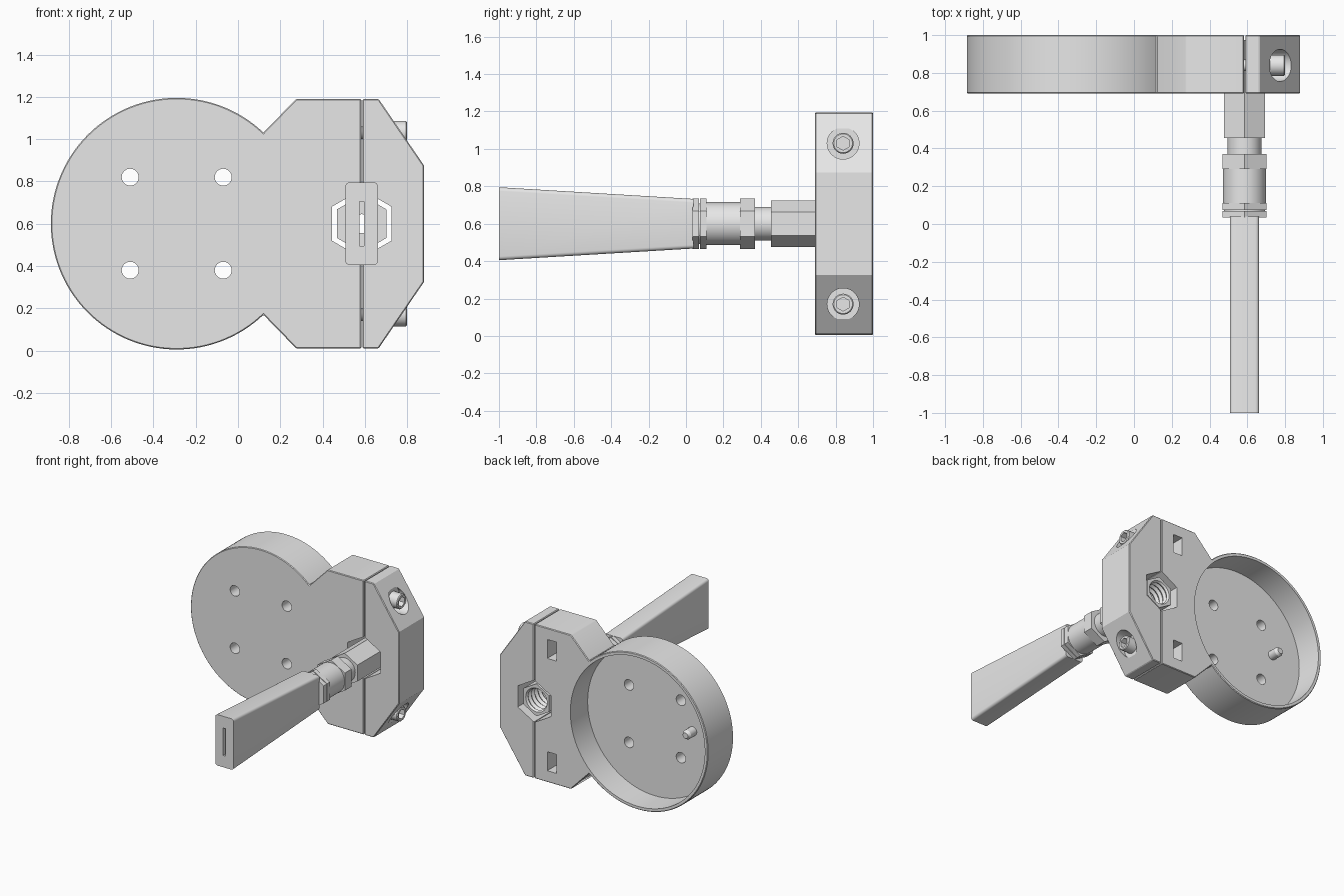
import bpy, bmesh
from math import sin, cos, pi, radians, sqrt

cube = bpy.data.objects.get("Cube")
if cube:
    bpy.data.objects.remove(cube, do_unlink=True)

grey = bpy.data.materials.new("light_grey")
grey.use_nodes = True
grey.diffuse_color = (0.8, 0.8, 0.8, 1)
grey.node_tree.nodes["Principled BSDF"].inputs["Base Color"].default_value = (0.8, 0.8, 0.8, 1)

MID = 0.6            # height of the centre line
AXIS = 0.585         # x of the handle axis
DISC = (-0.29, MID)
FRONT, BACK = 0.69, 1.0


def circle(c, r, n=48, turn=0.0):
    return [(c[0] + r * cos(2 * pi * i / n + turn), c[1] + r * sin(2 * pi * i / n + turn))
            for i in range(n)]


def hexagon(c, flat):
    """Hexagon with corners up and down; flat is half the width across flats."""
    return circle(c, flat * 2 / sqrt(3), 6, pi / 6)


def rectangle(c, w, h):
    return [(c[0] + sx * w / 2, c[1] + sz * h / 2)
            for sx, sz in ((1, 1), (-1, 1), (-1, -1), (1, -1))]


def rounded(c, w, h, r, n=4):
    pts = []
    for k, (sx, sz) in enumerate(((1, 1), (-1, 1), (-1, -1), (1, -1))):
        for i in range(n + 1):
            a = (k + i / n) * pi / 2
            pts.append((c[0] + sx * (w / 2 - r) + r * cos(a), c[1] + sz * (h / 2 - r) + r * sin(a)))
    return pts


def loft(name, sections, axis="y"):
    """Closed solid through a series of (depth, outline) sections."""
    bm = bmesh.new()
    rings = [[bm.verts.new((u, d, v) if axis == "y" else (d, u, v)) for u, v in pts]
             for d, pts in sections]
    n = len(rings[0])
    for a, b in zip(rings, rings[1:]):
        for i in range(n):
            j = (i + 1) % n
            bm.faces.new((a[i], a[j], b[j], b[i]))
    bm.faces.new(rings[0])
    bm.faces.new(rings[-1])
    bmesh.ops.recalc_face_normals(bm, faces=bm.faces)
    mesh = bpy.data.meshes.new(name)
    bm.to_mesh(mesh)
    bm.free()
    mesh.materials.append(grey)
    obj = bpy.data.objects.new(name, mesh)
    bpy.context.collection.objects.link(obj)
    return obj


def prism(name, outline, start, end, axis="y"):
    return loft(name, [(start, outline), (end, outline)], axis)


def select(obj):
    bpy.ops.object.select_all(action="DESELECT")
    obj.select_set(True)
    bpy.context.view_layer.objects.active = obj


def soften(obj, width):
    select(obj)
    mod = obj.modifiers.new("bevel", "BEVEL")
    mod.width, mod.segments, mod.limit_method = width, 1, "ANGLE"
    mod.angle_limit = radians(40)
    bpy.ops.object.modifier_apply(modifier=mod.name)


def cut(obj, cutters):
    """Subtract the cutters from the part, then discard them."""
    select(obj)
    for c in cutters:
        c.hide_render = True
        mod = obj.modifiers.new("cut", "BOOLEAN")
        mod.operation, mod.solver, mod.object = "DIFFERENCE", "EXACT", c
        bpy.ops.object.modifier_apply(modifier=mod.name)
        bpy.data.objects.remove(c, do_unlink=True)


def tube(name, outline, start, end, bore=0.045):
    obj = prism(name, outline, start, end)
    cut(obj, [prism("bore", circle((AXIS, MID), bore, 32), start - 0.1, end + 0.1)])
    return obj


centre = (AXIS, MID)
screw_heights = (MID + 0.43, MID - 0.43)

# Round cup joined to the inner half of the clamp block
R = 0.595
start = radians(46.4)
arc = [start + (2 * pi - 2 * start) * i / 90 for i in range(91)]
outline = [(DISC[0] + R * cos(a), DISC[1] + R * sin(a)) for a in arc]
outline += [(0.275, 0.01), (0.583, 0.01), (0.583, 1.19), (0.275, 1.19)]
body = prism("cup_and_block", outline, FRONT, BACK)
soften(body, 0.005)
cutters = [prism("cup_hollow", circle(DISC, 0.57, 96), 0.79, 1.1),
           prism("fitting_pocket", hexagon(centre, 0.14), 0.6, 1.1)]
for sx in (-1, 1):
    for sz in (-1, 1):
        cutters.append(prism("mount_hole", circle((DISC[0] + sx * 0.22, MID + sz * 0.22), 0.04, 32),
                             0.6, 0.9))
for z in screw_heights:
    cutters.append(prism("nut_pocket", rectangle((0.435, z), 0.08, 0.145), 0.76, 1.1))
cut(body, cutters)

# Small peg on the cup floor
peg = (-0.61, MID + 0.01)
loft("cup_peg", [(0.78, circle(peg, 0.035, 24)), (0.86, circle(peg, 0.035, 24)),
                 (0.88, circle(peg, 0.022, 24))])

# Outer half of the clamp block
cap = prism("clamp_cap", [(0.589, 0.01), (0.665, 0.01), (0.88, 0.325), (0.88, 0.875),
                          (0.665, 1.19), (0.589, 1.19)], FRONT, BACK)
soften(cap, 0.005)
cut(cap, [prism("fitting_pocket", hexagon(centre, 0.14), 0.6, 1.1)] +
    [prism("counterbore", circle((0.84, z), 0.085), 0.72, 1.0, "x") for z in screw_heights])

# Clamp screws with hex sockets
for label, z in zip(("upper", "lower"), screw_heights):
    c = (0.84, z)
    prism(label + "_screw_shaft", circle(c, 0.03, 24), 0.42, 0.73, "x")
    prism(label + "_screw_nut", hexagon(c, 0.055), 0.44, 0.472, "x")
    head = loft(label + "_screw_head", [(0.715, circle(c, 0.056, 32)), (0.794, circle(c, 0.056, 32)),
                                        (0.8, circle(c, 0.05, 32))], "x")
    cut(head, [prism("socket", hexagon(c, 0.032), 0.755, 0.9, "x")])

# Hex fitting held in the block, with an internal thread
fitting = tube("hex_fitting", hexagon(centre, 0.108), 0.455, 0.975)
thread = [(0.56 + 0.02 * i, circle(centre, 0.094 if i % 2 else 0.08, 32)) for i in range(22)]
cut(fitting, [loft("thread", thread)])

# Neck and coupling between fitting and handle
tube("neck", circle(centre, 0.09), 0.36, 0.46)
tube("rear_coupling_nut", hexagon(centre, 0.117), 0.29, 0.37)
tube("coupling_barrel", circle(centre, 0.115), 0.09, 0.3)
tube("front_coupling_nut", hexagon(centre, 0.117), 0.075, 0.11)
tube("coupling_spacer", circle(centre, 0.108), 0.065, 0.08)
tube("handle_collar", hexagon(centre, 0.117), 0.035, 0.07)

# Tapered flat nozzle with a narrow slot
nozzle = loft("flat_nozzle", [(-1.0, rounded(centre, 0.155, 0.39, 0.02)),
                              (0.04, rounded(centre, 0.155, 0.265, 0.02))])
cut(nozzle, [prism("slot", rectangle(centre, 0.022, 0.21), -1.1, 0.1)])

# Smooth curved walls, keep edges sharp
for obj in bpy.context.collection.objects:
    if obj.type == "MESH" and grey.name in obj.data.materials:
        select(obj)
        bpy.ops.object.shade_smooth_by_angle(angle=radians(25))
